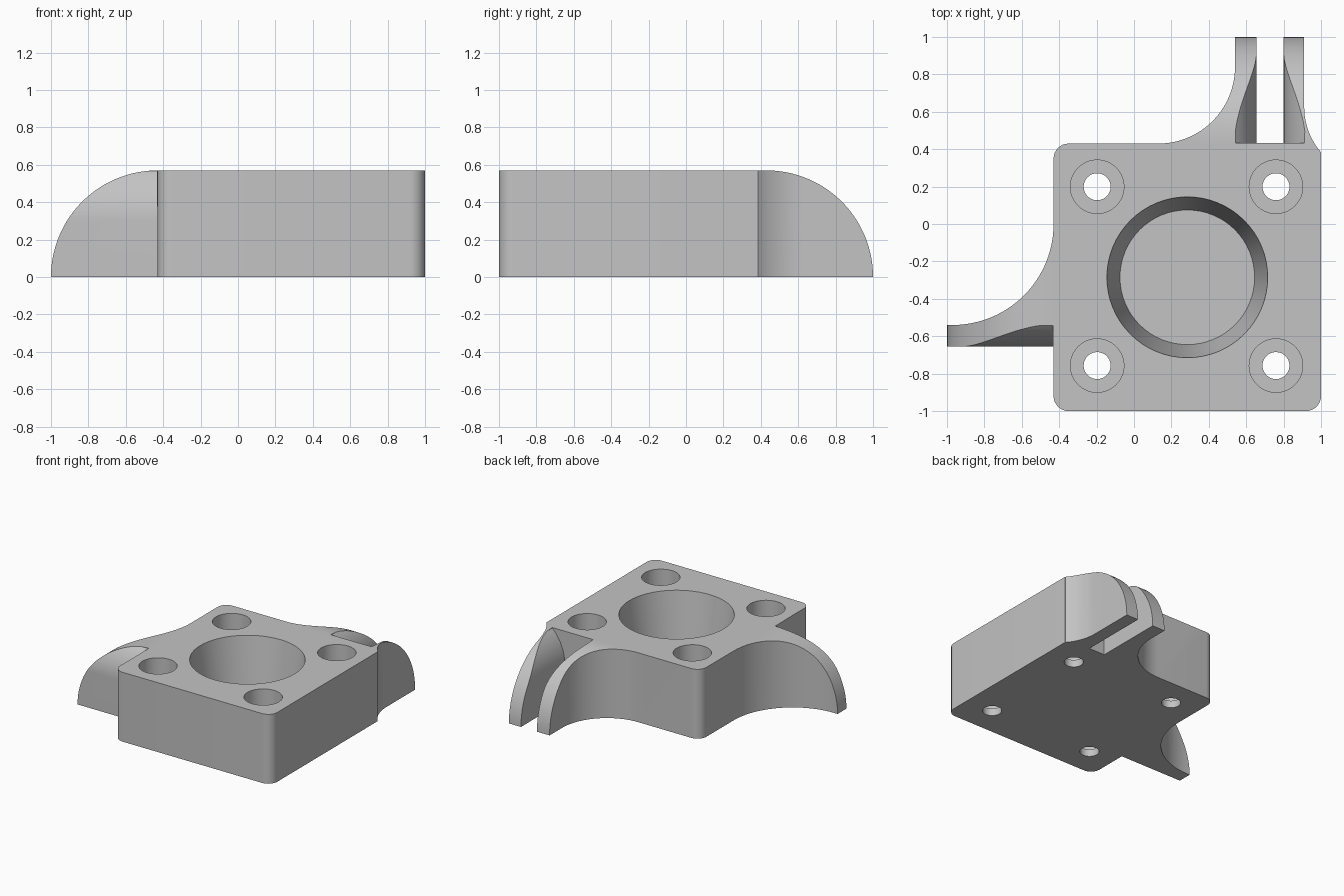
import bpy, bmesh
from math import sin, cos, radians, asin, degrees
from mathutils import Vector

cube = bpy.data.objects.get("Cube")
if cube:
    bpy.data.objects.remove(cube, do_unlink=True)

TOP = 0.57      # block height, also the lug radius
EDGE = 0.43     # block edge on the lug sides

grey = bpy.data.materials.new("plain grey")
grey.use_nodes = True
grey.diffuse_color = (0.55, 0.55, 0.55, 1)
grey.node_tree.nodes["Principled BSDF"].inputs["Base Color"].default_value = grey.diffuse_color


def arc(cx, cy, r, a0, a1, n=24):
    angles = [radians(a0 + (a1 - a0) * i / n) for i in range(n + 1)]
    return [(cx + r * cos(a), cy + r * sin(a)) for a in angles]


def finish(name, bm):
    bmesh.ops.recalc_face_normals(bm, faces=bm.faces)
    mesh = bpy.data.meshes.new(name)
    bm.to_mesh(mesh)
    bm.free()
    mesh.materials.append(grey)
    obj = bpy.data.objects.new(name, mesh)
    bpy.context.collection.objects.link(obj)
    return obj


def prism(name, points, axis, lo, hi):
    """Extrude a 2D outline along an axis."""
    place = {"x": lambda u, v: (lo, u, v),
             "y": lambda u, v: (u, lo, v),
             "z": lambda u, v: (u, v, lo)}[axis]
    bm = bmesh.new()
    face = bm.faces.new([bm.verts.new(place(*p)) for p in points])
    out = bmesh.ops.extrude_face_region(bm, geom=[face])
    shift = Vector([hi - lo if a == axis else 0 for a in "xyz"])
    bmesh.ops.translate(bm, vec=shift,
                        verts=[g for g in out["geom"] if isinstance(g, bmesh.types.BMVert)])
    return finish(name, bm)


def cone(name, x, y, r_low, r_high, lo, hi):
    bm = bmesh.new()
    bmesh.ops.create_cone(bm, cap_ends=True, segments=64, radius1=r_low,
                          radius2=r_high, depth=hi - lo)
    bmesh.ops.translate(bm, vec=(x, y, (lo + hi) / 2), verts=bm.verts)
    return finish(name, bm)


def cut(obj, cutter):
    mod = obj.modifiers.new("cut", "BOOLEAN")
    mod.operation = "DIFFERENCE"
    mod.solver = "EXACT"
    mod.object = cutter
    bpy.context.view_layer.objects.active = obj
    bpy.ops.object.modifier_apply(modifier=mod.name)
    bpy.data.objects.remove(cutter, do_unlink=True)


# Block outline with filleted lugs at the back and the right
R = 0.08
sweep = degrees(asin(0.24 / 0.37))
outline = (arc(-EDGE + R, -1 + R, R, 180, 270, 8)
           + arc(1 - R, -1 + R, R, 270, 360, 8)
           + [(1, 0.385)]
           + arc(1.28, 0.625, 0.37, 180 + sweep, 180, 10)
           + [(0.91, 1), (0.54, 1)]
           + arc(0.13, 0.84, 0.41, 0, -90)
           + arc(-EDGE + R, EDGE + 0.0 - R, R, 90, 180, 8)
           + arc(-0.97, 0.0, 0.54, 0, -90)
           + [(-1, -0.54), (-1, -0.655), (-EDGE, -0.655)])
body = prism("bracket_block", outline, "z", 0, TOP)

# Quarter-round tops of both lugs
quarter = arc(EDGE, 0, TOP, 90, 0, 40)
outside = [(1.1, 0), (1.1, 0.7), (EDGE, 0.7)]
cut(body, prism("back_rounding", quarter + outside, "x", -0.2, 1.2))
mirrored = [(-u, v) for u, v in quarter + outside]
cut(body, prism("side_rounding", mirrored, "y", -0.9, 0.3))

# Flared sides: upright below, curving away near the top
BEND, FLARE = 0.3, 0.37
flare = [(FLARE - r, z) for r, z in arc(0, BEND, FLARE, 0, 46, 12)]

# Slot splitting the back lug into two plates
slot = ([(0.655, -0.1)] + [(0.655 - d, z) for d, z in flare]
        + [(0.545, 0.7), (0.905, 0.7)]
        + [(0.80 + d, z) for d, z in reversed(flare)] + [(0.80, -0.1)])
cut(body, prism("slot", slot, "y", 0.432, 1.1))

# Matching flare on the front of the side lug
side = [(-0.655 + d, z) for d, z in flare] + [(-0.545, 0.7), (-0.75, 0.7), (-0.75, BEND)]
cut(body, prism("side_flare", side, "x", -1.1, -0.432))

# Tapered central recess, closed at the bottom
cut(body, cone("recess", 0.285, -0.285, 0.36, 0.437, 0.07, 0.62))

# Counterbored screw holes
for x in (-0.197, 0.759):
    for y in (-0.757, 0.199):
        cut(body, cone("counterbore", x, y, 0.143, 0.143, 0.06, 0.7))
        cut(body, cone("screw_hole", x, y, 0.072, 0.072, -0.1, 0.3))

bpy.ops.object.select_all(action="DESELECT")
body.select_set(True)
bpy.context.view_layer.objects.active = body
bpy.ops.object.shade_smooth_by_angle(angle=radians(30))
